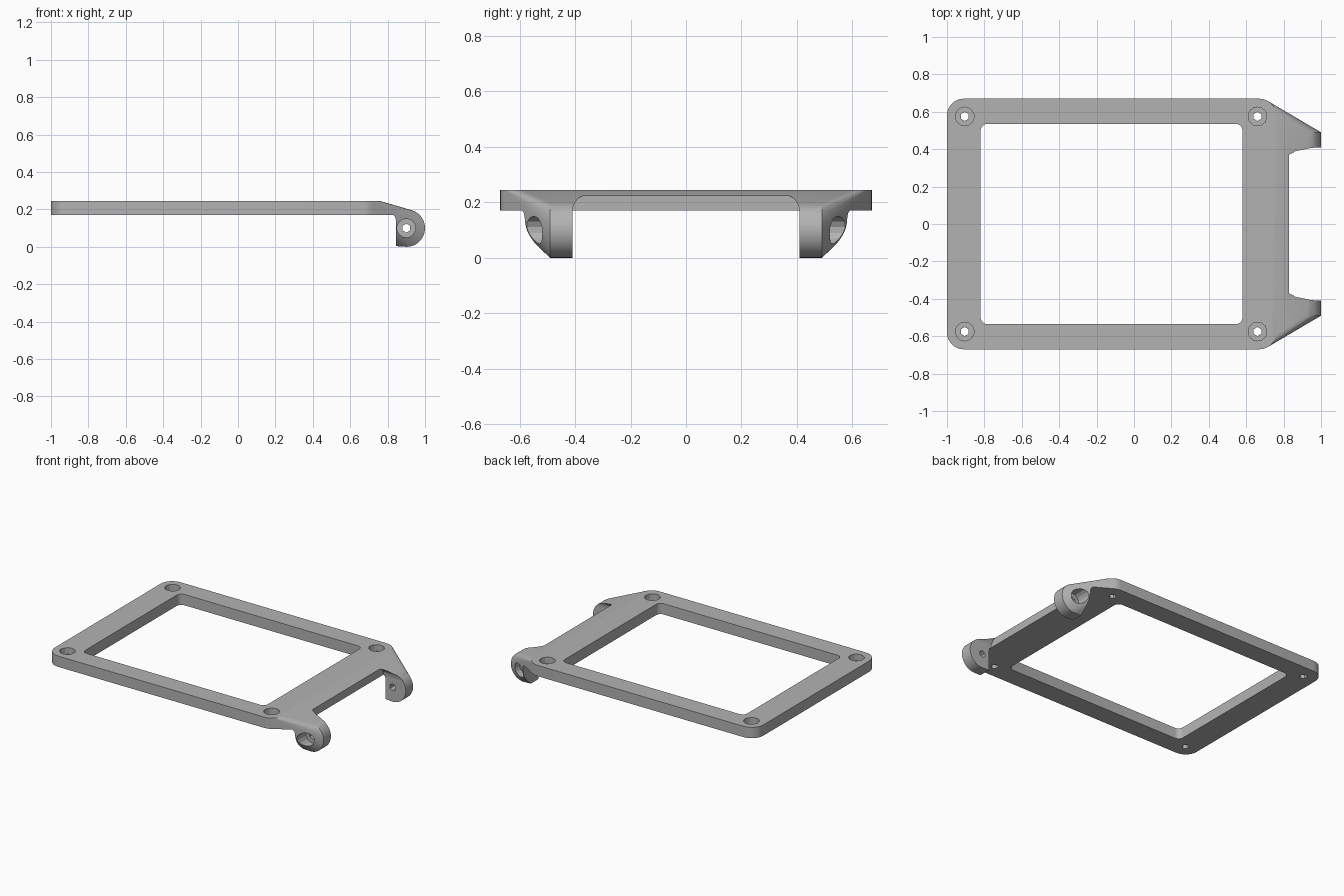
import bpy, bmesh
from math import sin, cos, pi, radians
from mathutils import Matrix, Vector

cube = bpy.data.objects.get("Cube")
if cube:
    bpy.data.objects.remove(cube)

grey = bpy.data.materials.new("plastic grey")
grey.use_nodes = True
colour = (0.45, 0.45, 0.45, 1)
grey.diffuse_color = colour
grey.node_tree.nodes["Principled BSDF"].inputs["Base Color"].default_value = colour

PLATE_Z, TOP_Z = 0.17, 0.245
PIVOT_X, PIVOT_Z, PIVOT_R = 0.90, 0.10, 0.10


def make_object(name, bm):
    bmesh.ops.recalc_face_normals(bm, faces=bm.faces)
    mesh = bpy.data.meshes.new(name)
    bm.to_mesh(mesh)
    bm.free()
    mesh.materials.append(grey)
    obj = bpy.data.objects.new(name, mesh)
    bpy.context.collection.objects.link(obj)
    return obj


def rounded_rect(x0, x1, half_y, r, steps=8):
    corners = [(x1 - r, half_y - r), (x0 + r, half_y - r),
               (x0 + r, r - half_y), (x1 - r, r - half_y)]
    return [(cx + r * cos(pi / 2 * (q + i / steps)), cy + r * sin(pi / 2 * (q + i / steps)))
            for q, (cx, cy) in enumerate(corners) for i in range(steps + 1)]


def prism(name, points, offset):
    """Extrude a loop of 3D points along an offset."""
    bm = bmesh.new()
    face = bm.faces.new([bm.verts.new(p) for p in points])
    extruded = bmesh.ops.extrude_face_region(bm, geom=[face])["geom"]
    verts = [v for v in extruded if isinstance(v, bmesh.types.BMVert)]
    bmesh.ops.translate(bm, verts=verts, vec=Vector(offset))
    return make_object(name, bm)


def rod(name, centre, radius, length, sides, along_y=False):
    bm = bmesh.new()
    turn = Matrix.Rotation(pi / 2, 4, 'X') if along_y else Matrix()
    bmesh.ops.create_cone(bm, cap_ends=True, segments=sides, radius1=radius, radius2=radius,
                          depth=length, matrix=Matrix.Translation(centre) @ turn)
    return make_object(name, bm)


# Frame body: hull of the plate and the hinge barrel
bm = bmesh.new()
for x, y in rounded_rect(-1, 0.76, 0.67, 0.09):
    for z in (PLATE_Z, TOP_Z):
        bm.verts.new((x, y, z))
for y in (-0.49, 0.49):
    bm.verts.new((0.84, y, 0.004))
    for i in range(48):
        a = 2 * pi * i / 48
        bm.verts.new((PIVOT_X + PIVOT_R * cos(a), y, PIVOT_Z + PIVOT_R * sin(a)))
hull = bmesh.ops.convex_hull(bm, input=bm.verts)
bmesh.ops.delete(bm, geom=list({v for v in hull["geom_interior"] + hull["geom_unused"]
                               if isinstance(v, bmesh.types.BMVert)}), context='VERTS')
bmesh.ops.dissolve_limit(bm, angle_limit=radians(0.2), verts=bm.verts, edges=bm.edges)
body = make_object("hinged_frame", bm)

# Space below the plate, behind the lugs
under = [(-2, -1), (0.845, -1), (0.845, 0.14), (0.84, 0.16), (0.83, PLATE_Z), (-2, PLATE_Z)]
cutters = [prism("underside_cutter", [(x, -1, z) for x, z in under], (0, 2, 0))]

# Window opening
cutters.append(prism("window_cutter",
                     [(x, y, 0) for x, y in rounded_rect(-0.82, 0.58, 0.535, 0.035, 5)],
                     (0, 0, 1)))

# Gap between the lugs, with rounded upper corners
side = [(0.41, -1), (0.41, 0.17), (0.405, 0.192), (0.39, 0.214), (0.37, 0.225)]
gap = side + [(-y, z) for y, z in reversed(side)]
cutters.append(prism("gap_cutter", [(0.83, y, z) for y, z in gap], (1, 0, 0)))

# Screw holes with counterbores, and lug bores with head pockets
for s in (-1, 1):
    for x in (-0.905, 0.66):
        cutters.append(rod("screw_cutter", (x, 0.575 * s, 0.2), 0.024, 0.4, 6))
        cutters.append(rod("counterbore_cutter", (x, 0.575 * s, 0.3), 0.05, 0.2, 14))
    cutters.append(rod("bore_cutter", (PIVOT_X, 0.5 * s, PIVOT_Z), 0.024, 0.4, 6, True))
    cutters.append(rod("pocket_cutter", (PIVOT_X, 0.62 * s, PIVOT_Z), 0.05, 0.3, 14, True))

# Apply the cuts and clear the cutters away
bpy.ops.object.select_all(action='DESELECT')
bpy.context.view_layer.objects.active = body
body.select_set(True)
for cutter in cutters:
    cutter.hide_render = True
    mod = body.modifiers.new("cut", 'BOOLEAN')
    mod.operation = 'DIFFERENCE'
    mod.solver = 'EXACT'
    mod.object = cutter
    bpy.ops.object.modifier_apply(modifier=mod.name)
    bpy.data.objects.remove(cutter)

bpy.ops.object.shade_smooth_by_angle(angle=radians(20))
